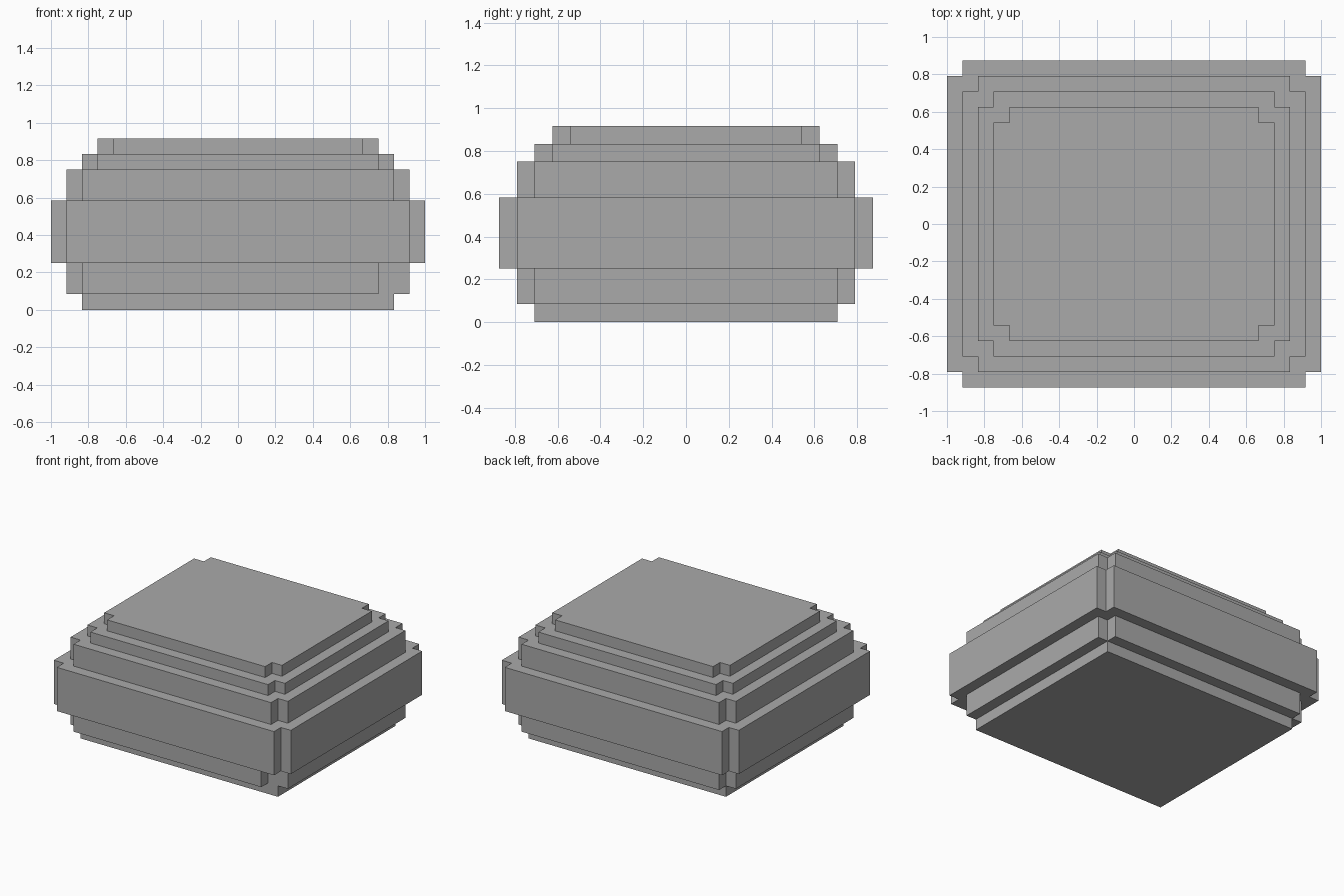
import bpy
import bmesh

cube = bpy.data.objects.get("Cube")
if cube:
    bpy.data.objects.remove(cube, do_unlink=True)

U = 1 / 12  # block size

grey = bpy.data.materials.new("stone_grey")
grey.use_nodes = True
colour = (0.4, 0.4, 0.4, 1)
grey.diffuse_color = colour
grey.node_tree.nodes["Principled BSDF"].inputs["Base Color"].default_value = colour


def slab(name, outline, z0, z1):
    """Extrude an outline given in blocks between two heights."""
    bm = bmesh.new()
    base = bm.faces.new([bm.verts.new((x * U, y * U, z0 * U)) for x, y in outline])
    top = bmesh.ops.extrude_face_region(bm, geom=[base])["geom"]
    for v in top:
        if isinstance(v, bmesh.types.BMVert):
            v.co.z = z1 * U
    bmesh.ops.recalc_face_normals(bm, faces=bm.faces)
    mesh = bpy.data.meshes.new(name)
    bm.to_mesh(mesh)
    bm.free()
    mesh.materials.append(grey)
    obj = bpy.data.objects.new(name, mesh)
    bpy.context.collection.objects.link(obj)


def notched(hx, hy, gap=0):
    """Rectangle with one block cut from each corner; gap widens the front one."""
    ix, iy = hx - 1, hy - 1
    return [(-ix, -hy), (ix - gap, -hy), (ix - gap, -iy), (hx, -iy),
            (hx, iy), (ix, iy), (ix, hy), (-ix, hy),
            (-ix, iy), (-hx, iy), (-hx, -iy), (-ix, -iy)]


# Plain rectangular base
slab("base", [(-10, -8.5), (10, -8.5), (10, 8.5), (-10, 8.5)], 0, 1)

# Stepped tiers; the lower one has a block missing at its front left corner
slab("lower_tier", notched(11, 9.5, gap=1), 1, 3)
slab("middle_tier", notched(12, 10.5), 3, 7)
slab("upper_tier", notched(11, 9.5), 7, 9)
slab("shoulder_tier", notched(10, 8.5), 9, 10)
slab("cap", notched(9, 7.5), 10, 11)
